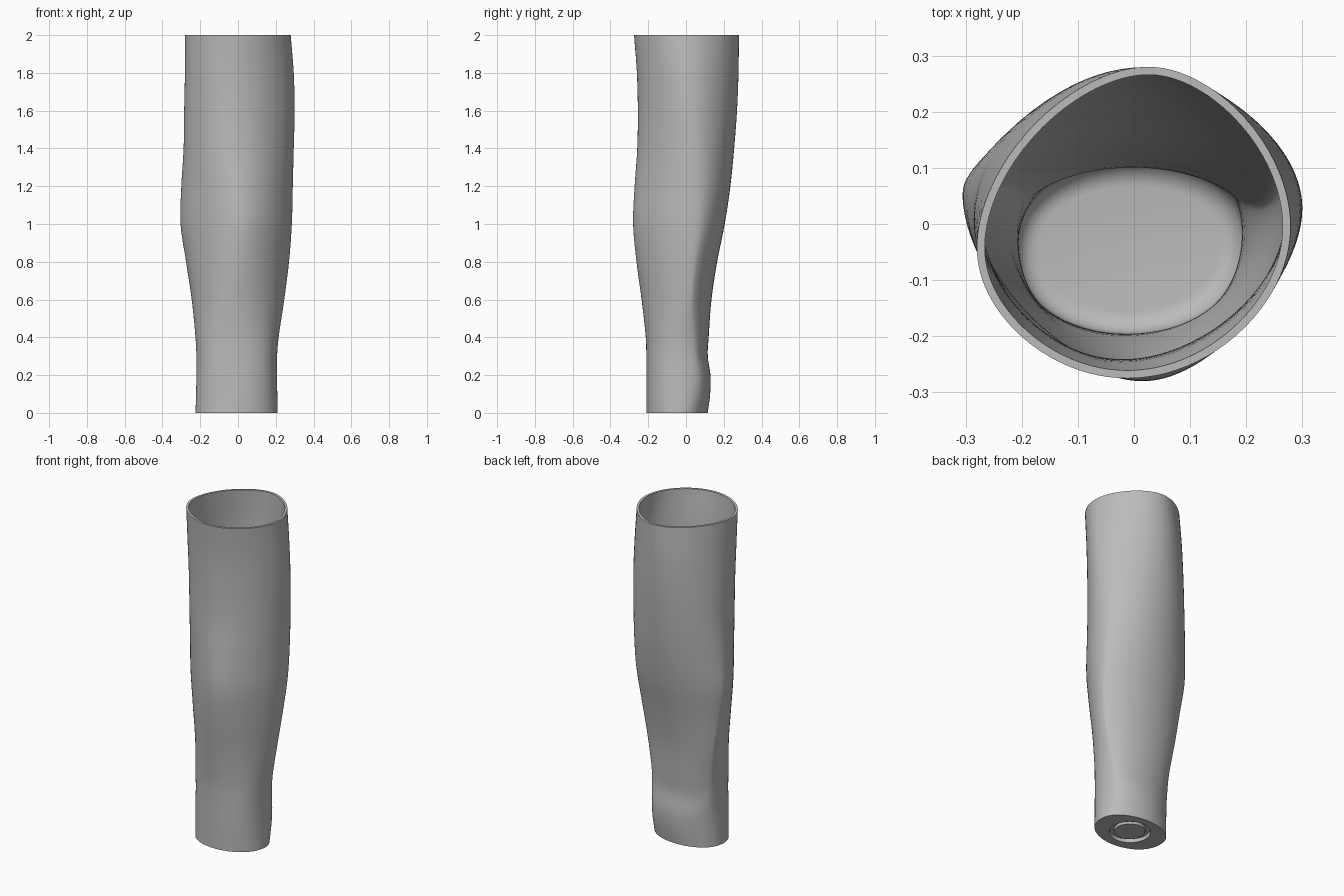
import bpy, bmesh, math
from mathutils import Vector

cube = bpy.data.objects.get("Cube")
if cube:
    bpy.data.objects.remove(cube)

SEGMENTS = 96
WALL = 14

# Height in percent, then reach in thousandths towards
# left, back-left, back, back-right, right, front-right, front, front-left
LEVELS = [
    (0, 210, 159, 115, 170, 225, 234, 210, 217),
    (10, 208, 174, 128, 171, 222, 233, 210, 217),
    (20, 207, 179, 130, 173, 220, 233, 210, 217),
    (30, 207, 174, 115, 177, 220, 233, 210, 217),
    (40, 215, 176, 120, 186, 225, 234, 213, 218),
    (60, 245, 197, 135, 217, 245, 238, 235, 230),
    (80, 270, 228, 165, 243, 275, 249, 262, 250),
    (100, 285, 260, 205, 270, 304, 258, 280, 265),
    (120, 290, 276, 235, 275, 300, 261, 272, 260),
    (140, 295, 282, 255, 275, 288, 265, 258, 254),
    (160, 300, 284, 270, 272, 285, 268, 255, 255),
    (180, 295, 280, 278, 265, 281, 276, 260, 260),
    (200, 279, 274, 280, 251, 280, 284, 275, 270),
]


def reaches(z):
    """Eight reaches at a height, smoothly blended between levels."""
    i = max(k for k in range(len(LEVELS) - 1) if LEVELS[k][0] <= z or k == 0)
    a, b = LEVELS[i], LEVELS[i + 1]
    before, after = LEVELS[max(i - 1, 0)], LEVELS[min(i + 2, len(LEVELS) - 1)]
    step = b[0] - a[0]
    t = (z - a[0]) / step
    out = []
    for k in range(1, 9):
        m0 = (b[k] - before[k]) / (b[0] - before[0]) * step
        m1 = (after[k] - a[k]) / (after[0] - a[0]) * step
        out.append(a[k] * (2*t**3 - 3*t**2 + 1) + m0 * (t**3 - 2*t**2 + t)
                   + b[k] * (3*t**2 - 2*t**3) + m1 * (t**3 - t**2))
    return out


def section(z, inset=0):
    """Closed outline whose extents match the eight reaches, moved inwards."""
    h = reaches(z)
    waves = []
    for n in range(5):
        scale = 1 / 8 if n in (0, 4) else 1 / 4
        waves.append((
            scale * sum(v * math.cos(n * k * math.pi / 4) for k, v in enumerate(h)),
            scale * sum(v * math.sin(n * k * math.pi / 4) for k, v in enumerate(h))))
    points = []
    for s in range(SEGMENTS):
        q = math.tau * s / SEGMENTS
        reach, slope = -inset, 0
        for n, (c, d) in enumerate(waves):
            reach += c * math.cos(n * q) + d * math.sin(n * q)
            slope += n * (d * math.cos(n * q) - c * math.sin(n * q))
        points.append(Vector((reach * math.cos(q) - slope * math.sin(q),
                              reach * math.sin(q) + slope * math.cos(q),
                              z * 10)) / 1000)
    return points


def circle(radius, z):
    return [Vector((radius * math.cos(math.tau * s / SEGMENTS) - 0.008,
                    radius * math.sin(math.tau * s / SEGMENTS) - 0.045, z))
            for s in range(SEGMENTS)]


def loft(name, rings, material):
    """Skin a run of rings and close both ends."""
    bm = bmesh.new()
    loops = [[bm.verts.new(p) for p in ring] for ring in rings]
    for low, high in zip(loops, loops[1:]):
        for s in range(SEGMENTS):
            e = (s + 1) % SEGMENTS
            bm.faces.new((low[s], low[e], high[e], high[s]))
    bm.faces.new(loops[0][::-1])
    bm.faces.new(loops[-1])
    bmesh.ops.recalc_face_normals(bm, faces=bm.faces)
    mesh = bpy.data.meshes.new(name)
    bm.to_mesh(mesh)
    bm.free()
    mesh.materials.append(material)
    obj = bpy.data.objects.new(name, mesh)
    bpy.context.collection.objects.link(obj)
    bpy.ops.object.select_all(action='DESELECT')
    obj.select_set(True)
    bpy.context.view_layer.objects.active = obj
    bpy.ops.object.shade_smooth_by_angle(angle=math.radians(35))
    return obj


grey = bpy.data.materials.new("plain grey")
grey.use_nodes = True
colour = (0.5, 0.5, 0.5, 1)
grey.diffuse_color = colour
grey.node_tree.nodes["Principled BSDF"].inputs["Base Color"].default_value = colour

# Underside: raised disc inside a round groove
rings = [circle(0.085, 0.004), circle(0.088, 0.02),
         circle(0.112, 0.02), circle(0.115, 0)]
# Outer skin, from base to open top
rings += [section(z) for z in range(0, 201, 4)]
# Inner skin, back down to the floor
rings += [section(z, WALL) for z in range(200, 8, -4)]
# Rounded corner into the floor
for k in range(1, 7):
    q = k * math.pi / 12
    rings.append(section(8 - 4 * math.sin(q), WALL + 40 * (1 - math.cos(q))))
loft("hollow_forearm_sleeve", rings, grey)
